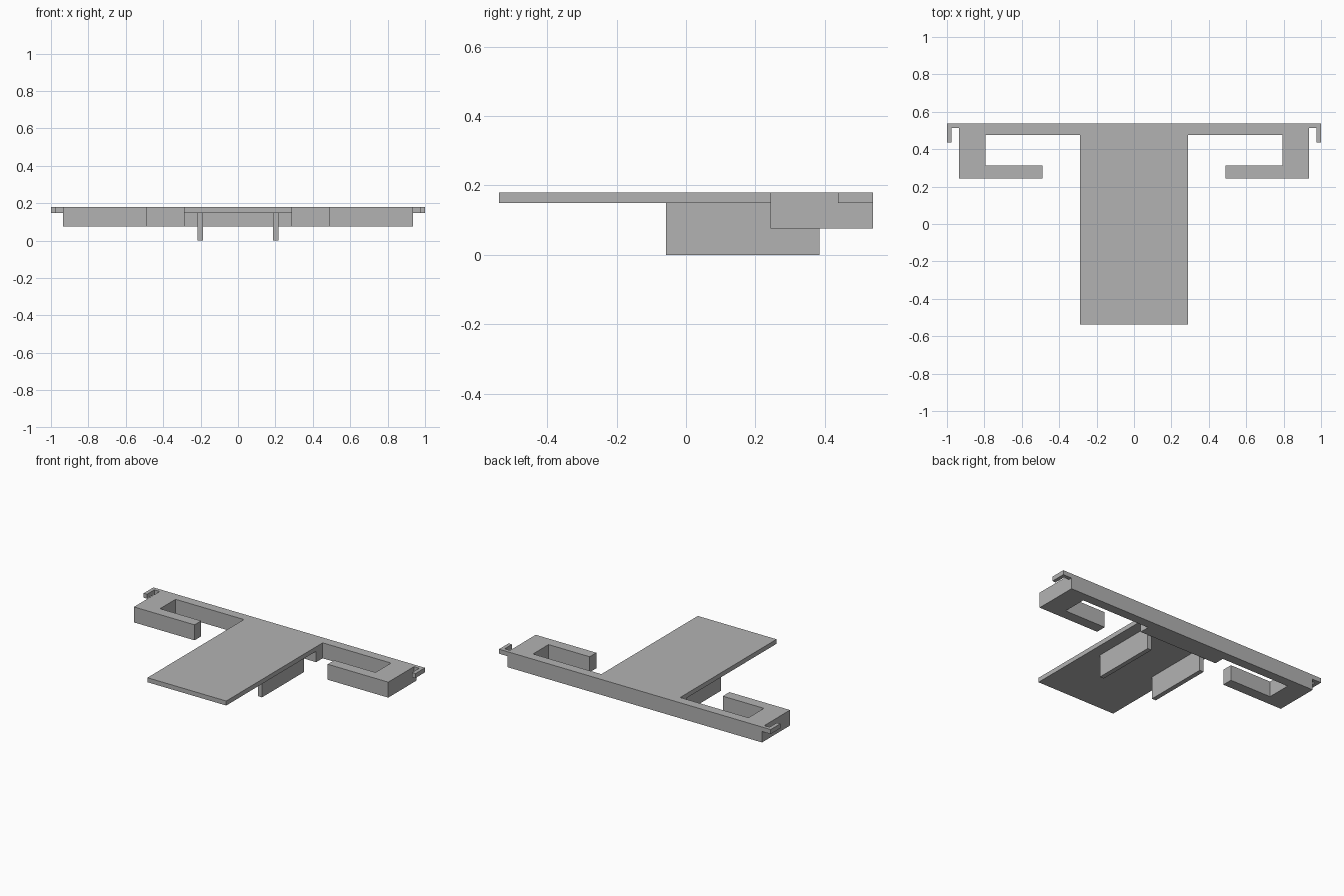
import bpy
import bmesh

cube = bpy.data.objects.get("Cube")
if cube:
    bpy.data.objects.remove(cube, do_unlink=True)

grey = bpy.data.materials.new("plain grey")
grey.use_nodes = True
grey.diffuse_color = (0.448, 0.448, 0.448, 1)
grey.node_tree.nodes["Principled BSDF"].inputs["Base Color"].default_value = grey.diffuse_color

# Heights
PLATE_LOW, TOP, FRAME_LOW = 0.149, 0.179, 0.076
# Depths
BACK, BAR_FRONT, BLOCK_FRONT, FRONT = 0.538, 0.476, 0.408, -0.538


def extrude_outline(name, points, low, high):
    """Flat-faced solid from a plan outline."""
    bm = bmesh.new()
    base = bm.faces.new([bm.verts.new((x, y, low)) for x, y in points])
    top = bmesh.ops.extrude_face_region(bm, geom=[base])["geom"]
    verts = [v for v in top if isinstance(v, bmesh.types.BMVert)]
    bmesh.ops.translate(bm, vec=(0, 0, high - low), verts=verts)
    bmesh.ops.recalc_face_normals(bm, faces=bm.faces)
    mesh = bpy.data.meshes.new(name)
    bm.to_mesh(mesh)
    bm.free()
    mesh.materials.append(grey)
    obj = bpy.data.objects.new(name, mesh)
    bpy.context.collection.objects.link(obj)
    return obj


def rectangle(x0, x1, y0, y1):
    return [(x0, y0), (x1, y0), (x1, y1), (x0, y1)]


# Back frame: crossbar, middle block and two hooked arms in one outline
half = [(0.29, BLOCK_FRONT), (0.29, BAR_FRONT), (0.793, BAR_FRONT), (0.793, 0.313),
        (0.49, 0.313), (0.49, 0.243), (0.936, 0.243), (0.936, BACK)]
extrude_outline("back_frame", half + [(-x, y) for x, y in reversed(half)], FRAME_LOW, TOP)

# Centre plate reaching forward
extrude_outline("centre_plate", rectangle(-0.29, 0.29, FRONT, BLOCK_FRONT), PLATE_LOW, TOP)

# Mirrored ribs under the plate and end hooks
hook = [(0.936, 0.513), (0.975, 0.513), (0.975, 0.437), (1, 0.437), (1, BACK), (0.936, BACK)]
for side, s in (("left", 1), ("right", -1)):
    rib = rectangle(0.187, 0.217, -0.057, 0.385)
    extrude_outline(side + "_rib", [(s * x, y) for x, y in rib], 0, PLATE_LOW)
    extrude_outline(side + "_end_hook", [(s * x, y) for x, y in hook], PLATE_LOW, TOP)
